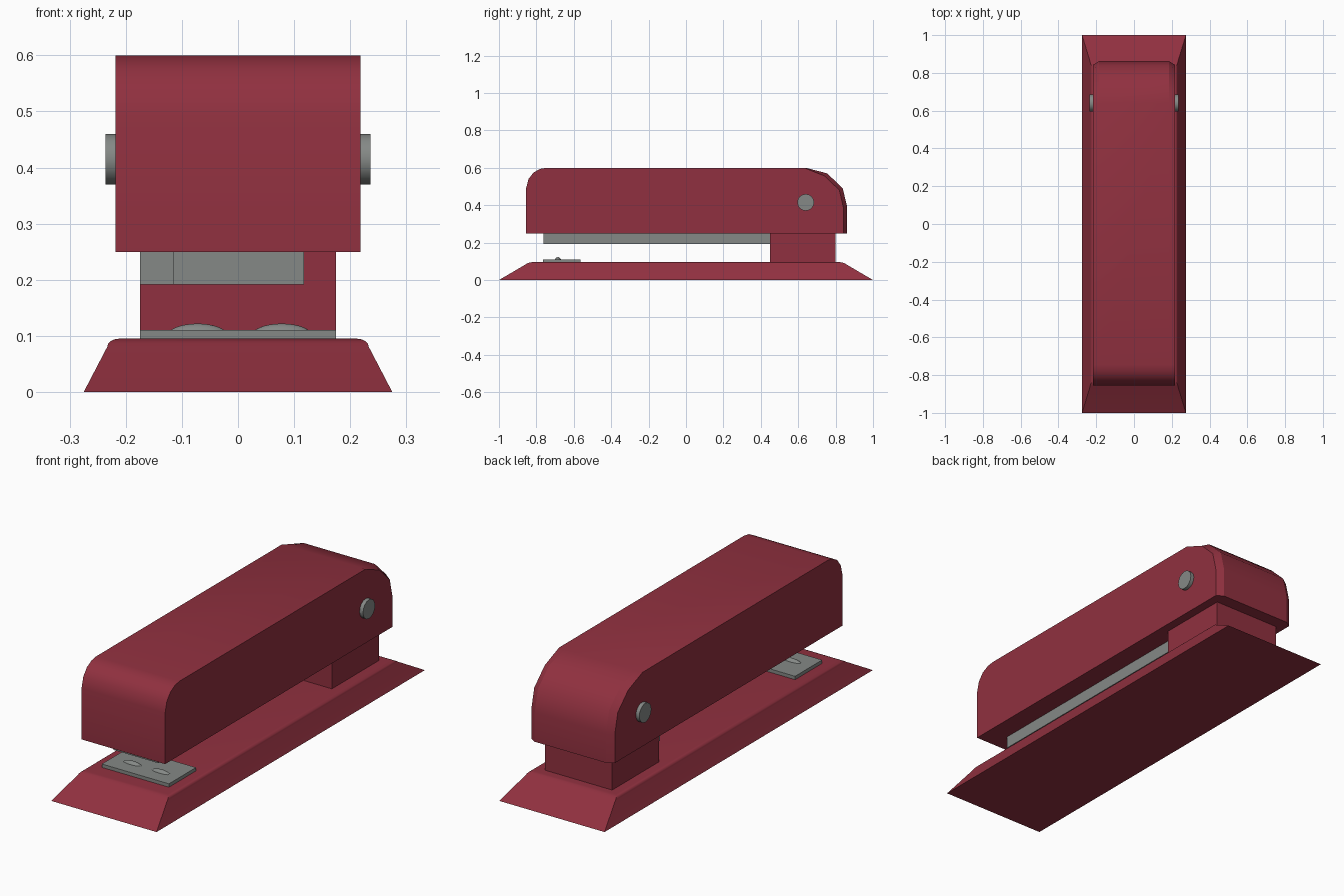
import bpy, bmesh, math

cube = bpy.data.objects.get("Cube")
if cube:
    bpy.data.objects.remove(cube, do_unlink=True)


def material(name, color):
    m = bpy.data.materials.new(name)
    m.use_nodes = True
    m.diffuse_color = (*color, 1)
    m.node_tree.nodes["Principled BSDF"].inputs["Base Color"].default_value = (*color, 1)
    return m


red = material("dark red", (0.28, 0.03, 0.05))
steel = material("steel grey", (0.235, 0.25, 0.24))


def add_object(name, bm, mat, smooth=False):
    bmesh.ops.recalc_face_normals(bm, faces=bm.faces)
    for f in bm.faces:
        f.smooth = smooth
    mesh = bpy.data.meshes.new(name)
    bm.to_mesh(mesh)
    bm.free()
    mesh.materials.append(mat)
    obj = bpy.data.objects.new(name, mesh)
    bpy.context.collection.objects.link(obj)
    return obj


def smooth_by_angle(obj, degrees):
    bpy.ops.object.select_all(action="DESELECT")
    obj.select_set(True)
    bpy.context.view_layer.objects.active = obj
    bpy.ops.object.shade_smooth_by_angle(angle=math.radians(degrees))


def box(name, x, y, z, mat):
    bm = bmesh.new()
    bmesh.ops.create_cube(bm, size=1)
    for v in bm.verts:
        v.co = [r[0] if c < 0 else r[1] for c, r in zip(v.co, (x, y, z))]
    return add_object(name, bm, mat)


# Base: sloped slab with softly rounded top rim
bm = bmesh.new()
bmesh.ops.create_cube(bm, size=2)
for v in bm.verts:
    top = v.co.z > 0
    v.co.x *= 0.233 if top else 0.275
    v.co.y *= 0.845 if top else 1.0
    v.co.z = 0.095 if top else 0
rim = [e for e in bm.edges if all(v.co.z > 0.05 for v in e.verts)]
bmesh.ops.bevel(bm, geom=rim, offset=0.02, segments=4, profile=0.5, affect="EDGES")
smooth_by_angle(add_object("base", bm, red), 30)

# Upper cover: side profile lofted across x, with chamfered rear corners
front = [(-0.855, 0.25), (-0.855, 0.49), (-0.842, 0.54), (-0.815, 0.575),
         (-0.78, 0.594), (-0.745, 0.6)]
rear_full = [(0.64, 0.6), (0.755, 0.57), (0.838, 0.49), (0.862, 0.39), (0.862, 0.25)]
rear_inset = [(0.635, 0.599), (0.742, 0.556), (0.82, 0.48), (0.842, 0.385), (0.842, 0.25)]
bm = bmesh.new()
sections = []
for x, rear in ((-0.218, rear_inset), (-0.186, rear_full),
                (0.186, rear_full), (0.218, rear_inset)):
    sections.append([bm.verts.new((x, y, z)) for y, z in front + rear])
count = len(sections[0])
for a, b in zip(sections, sections[1:]):
    for i in range(count):
        j = (i + 1) % count
        bm.faces.new((a[i], a[j], b[j], b[i]))
bm.faces.new(sections[0])
bm.faces.new(sections[-1])
bmesh.ops.recalc_face_normals(bm, faces=bm.faces)
for e in bm.edges:
    across = abs(e.verts[0].co.x - e.verts[1].co.x) > 0.01
    flat = e.calc_face_angle(0) < math.radians(5)
    e.smooth = flat or (across and e.calc_face_angle(0) < math.radians(50))
add_object("upper_cover", bm, red, smooth=True)

# Hinge block, staple magazine and end tab
box("hinge_block", (-0.175, 0.175), (0.45, 0.8), (0.085, 0.255), red)
box("magazine", (-0.115, 0.118), (-0.762, 0.46), (0.192, 0.255), steel)
box("magazine_tab", (-0.175, -0.11), (0.443, 0.452), (0.192, 0.252), steel)

# Anvil plate with two staple grooves
box("anvil_plate", (-0.175, 0.175), (-0.765, -0.563), (0.09, 0.111), steel)
for side, x in (("right", -0.072), ("left", 0.078)):
    bm = bmesh.new()
    bmesh.ops.create_uvsphere(bm, u_segments=24, v_segments=16, radius=1)
    for v in bm.verts:
        v.co = (x + v.co.x * 0.054, -0.685 + v.co.y * 0.018, 0.1 + v.co.z * 0.022)
    add_object("anvil_ridge_" + side, bm, steel, smooth=True)

# Pivot pins on both sides
for side, s in (("right", -1), ("left", 1)):
    bm = bmesh.new()
    bmesh.ops.create_cone(bm, cap_ends=True, segments=16, radius1=0.045,
                          radius2=0.045, depth=0.04)
    for v in bm.verts:
        v.co = (s * 0.216 + v.co.z, 0.64 + v.co.x, 0.415 + v.co.y)
    smooth_by_angle(add_object("pivot_pin_" + side, bm, steel), 30)
